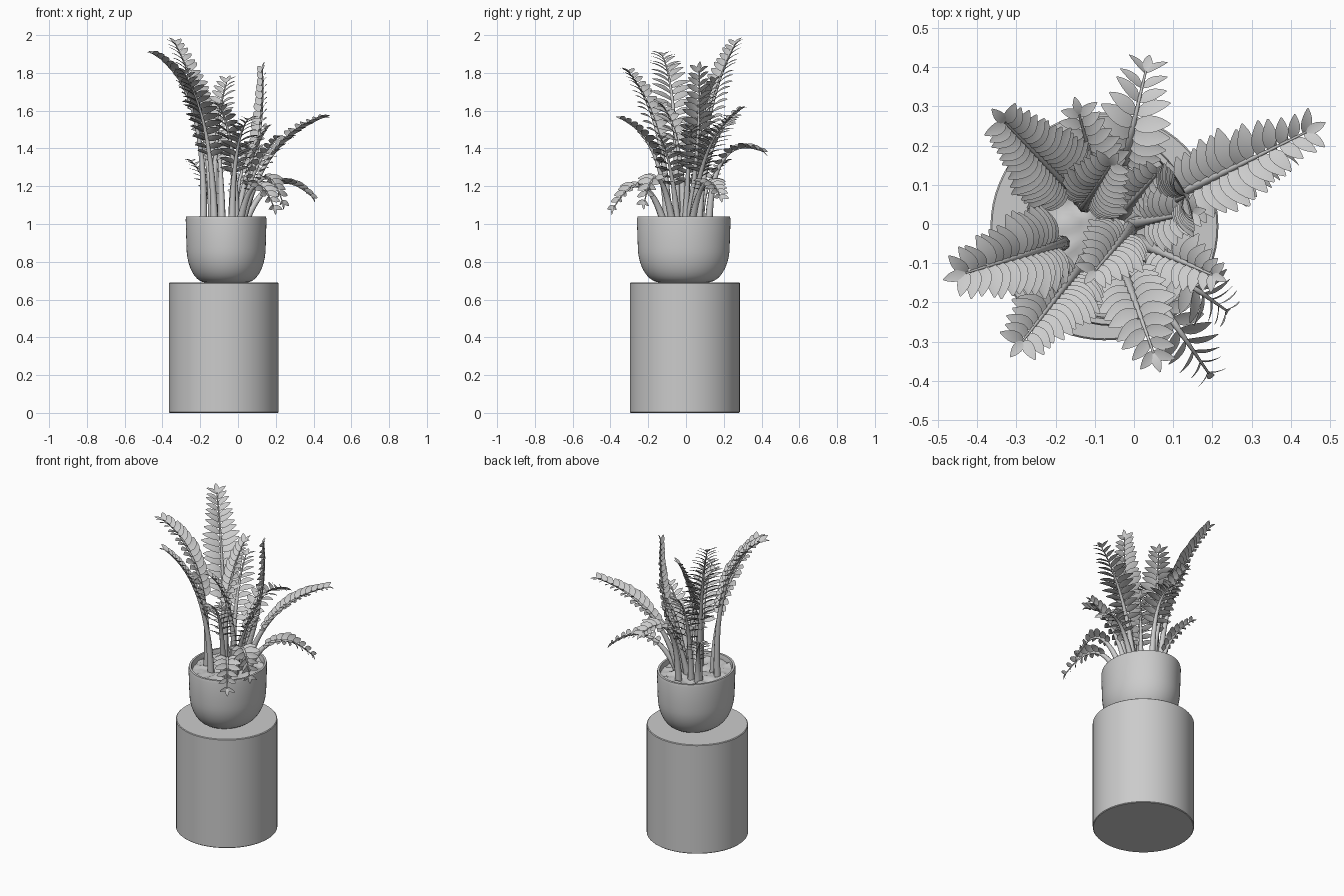
import bpy, bmesh, math, random
from mathutils import Vector, noise

if "Cube" in bpy.data.objects:
    bpy.data.objects.remove(bpy.data.objects["Cube"])

random.seed(4)
POT = Vector((-0.063, -0.012, 0))


def finish(name, bm, angle=40):
    me = bpy.data.meshes.new(name)
    bm.to_mesh(me)
    bm.free()
    ob = bpy.data.objects.new(name, me)
    bpy.context.collection.objects.link(ob)
    bpy.ops.object.select_all(action='DESELECT')
    ob.select_set(True)
    bpy.context.view_layer.objects.active = ob
    bpy.ops.object.shade_smooth_by_angle(angle=math.radians(angle))
    return ob


def lathe(name, profile, centre, sx=1, sy=1, n=64):
    bm = bmesh.new()
    rings = []
    for r, z in profile:
        if r == 0:
            rings.append([bm.verts.new((centre[0], centre[1], z))] * n)
        else:
            rings.append([bm.verts.new((centre[0] + r * sx * math.cos(2 * math.pi * i / n),
                                        centre[1] + r * sy * math.sin(2 * math.pi * i / n), z))
                          for i in range(n)])
    for a, b in zip(rings, rings[1:]):
        for i in range(n):
            j = (i + 1) % n
            bm.faces.new(list(dict.fromkeys((a[i], a[j], b[j], b[i]))))
    bmesh.ops.recalc_face_normals(bm, faces=bm.faces)
    return finish(name, bm)


# Pedestal cylinder
lathe("pedestal", [(0, 0), (0.287, 0), (0.291, 0.004), (0.291, 0.686), (0.287, 0.69), (0, 0.69)],
      (-0.0755, -0.006))

# Oval pot: rounded bowl, straight wall, thin lip, hollow top
bowl = [(0.5 + 0.48 * math.sin(a), 0.88 - 0.19 * math.cos(a))
        for a in (math.pi / 2 * i / 10 for i in range(11))]
lathe("pot", [(0, 0.69)] + bowl + [(1, 1.025), (0.985, 1.04), (0.93, 1.04), (0.915, 1.025),
                                   (0.9, 0.95), (0, 0.95)], POT, 0.214, 0.248)

# Lumpy soil
soil = lathe("soil", [(r / 8 * 0.92, 1.01) for r in range(9)], POT, 0.214, 0.248)
for v in soil.data.vertices:
    v.co.z += 0.02 * noise.noise(v.co * 22)


def add_leaf(bm, root, along, normal, length, width):
    """Pointed oval leaflet, folded along its midrib and drooping at the tip."""
    across = along.cross(normal).normalized()
    normal = across.cross(along).normalized()
    rows = []
    for i in range(7):
        t = i / 6
        w = max(0.04, math.sin(math.pi * t ** 0.9)) ** 0.7
        mid = root + along * (t * length) - normal * (0.28 * length * t * t)
        side = across * (w * width / 2)
        lift = normal * (w * width * 0.08)
        rows.append([bm.verts.new(p) for p in (mid - side + lift, mid, mid + side + lift)])
    for a, b in zip(rows, rows[1:]):
        for k in (0, 1):
            bm.faces.new((a[k], a[k + 1], b[k + 1], b[k]))


def frond(name, tip, mid_z, size, lean=0.28, root=0.28, start=0.36, origin=POT):
    """Arching stem from the soil to tip; its base lies part way from origin to tip."""
    tip = Vector(tip)
    base = origin.lerp(tip, root)
    base.z = 1.0
    mid = base.lerp(tip, lean)
    mid.z = mid_z
    ctrl = mid * 2 - (base + tip) / 2

    def point(t):
        return base * (1 - t) ** 2 + ctrl * (2 * t * (1 - t)) + tip * t * t

    def frame(t):
        tan = ((ctrl - base) * (1 - t) + (tip - ctrl) * t).normalized()
        flat = tip - base
        side = Vector((flat.y, -flat.x, 0)).normalized()
        side = (side - tan * side.dot(tan)).normalized()
        return tan, side, side.cross(tan).normalized()

    bm = bmesh.new()
    # tapered stem
    rings = []
    for i in range(17):
        t = i / 16
        _, s, n = frame(t)
        r = 0.003 + 0.018 * (1 - t) ** 1.4
        rings.append([bm.verts.new(point(t) + (s * math.cos(a) + n * math.sin(a)) * r)
                      for a in (2 * math.pi * k / 8 for k in range(8))])
    for a, b in zip(rings, rings[1:]):
        for k in range(8):
            bm.faces.new((a[k], a[(k + 1) % 8], b[(k + 1) % 8], b[k]))
    # paired leaflets, each turned to face the tip so they overlap like shingles
    steps = [point(start + (1 - start) * i / 20) for i in range(21)]
    run = sum((b - a).length for a, b in zip(steps, steps[1:]))
    count = max(8, round(run / 0.034))
    for i in range(count):
        u = i / (count - 1)
        t = start + (0.99 - start) * u
        tan, s, n = frame(t)
        grow = size * (0.8 + 0.6 * u if u < 0.4 else 1.04 - 0.45 * (u - 0.4) / 0.6)
        for sign in (-1, 1):
            ang = math.radians(66 - 22 * u + random.uniform(-6, 6))
            d = (tan * math.cos(ang) + s * (sign * math.sin(ang)) + n * 0.3).normalized()
            nm = n * 0.75 + tan * 0.6 - s * (sign * 0.2)
            add_leaf(bm, point(t), d, nm, grow * random.uniform(.93, 1.07), grow * 0.48)
    tan, s, n = frame(1)
    add_leaf(bm, tip, tan, n, size * 0.5, size * 0.24)
    finish(name, bm, 60)


# Tall fronds: tip, stem height half way, leaflet length
frond("tall_frond_back_left", (-.33, .26, 1.95), 1.54, .115)
frond("tall_frond_left", (-.43, -.125, 1.89), 1.58, .12, lean=.2, root=.33)
frond("tall_frond_front_left", (-.285, -.3, 1.8), 1.48, .11)
frond("tall_frond_right", (.13, .07, 1.81), 1.4, .1, lean=.8)
frond("tall_frond_centre", (-.06, .15, 1.75), 1.45, .1, lean=.2, origin=Vector((-.15, .01, 0)))

# Medium fronds
frond("frond_far_right", (.44, .235, 1.56), 1.36, .105, lean=.36, root=.18)
frond("frond_back", (.03, .39, 1.39), 1.34, .1, root=.33)
frond("frond_back_left", (-.14, .28, 1.6), 1.37, .095)
frond("frond_centre", (-.1, -.12, 1.62), 1.4, .095, root=.1, origin=Vector((0, 0, 0)))
frond("frond_front", (.05, -.33, 1.55), 1.36, .1)
frond("frond_front_right", (.2, -.13, 1.45), 1.27, .085, lean=.4)
frond("frond_inner_right", (.15, .03, 1.5), 1.3, .085, lean=.4)

# Low drooping fronds
frond("low_frond_front", (.19, -.38, 1.09), 1.2, .085, lean=.45)
frond("low_frond_front_right", (.235, -.22, 1.12), 1.24, .085, lean=.5)
frond("low_frond_right", (.385, .18, 1.15), 1.21, .085, lean=.45, root=.22)
frond("low_frond_back_left", (-.245, .21, 1.33), 1.2, .075, root=.4)
frond("low_frond_middle", (.06, .13, 1.42), 1.22, .08, lean=.4)
